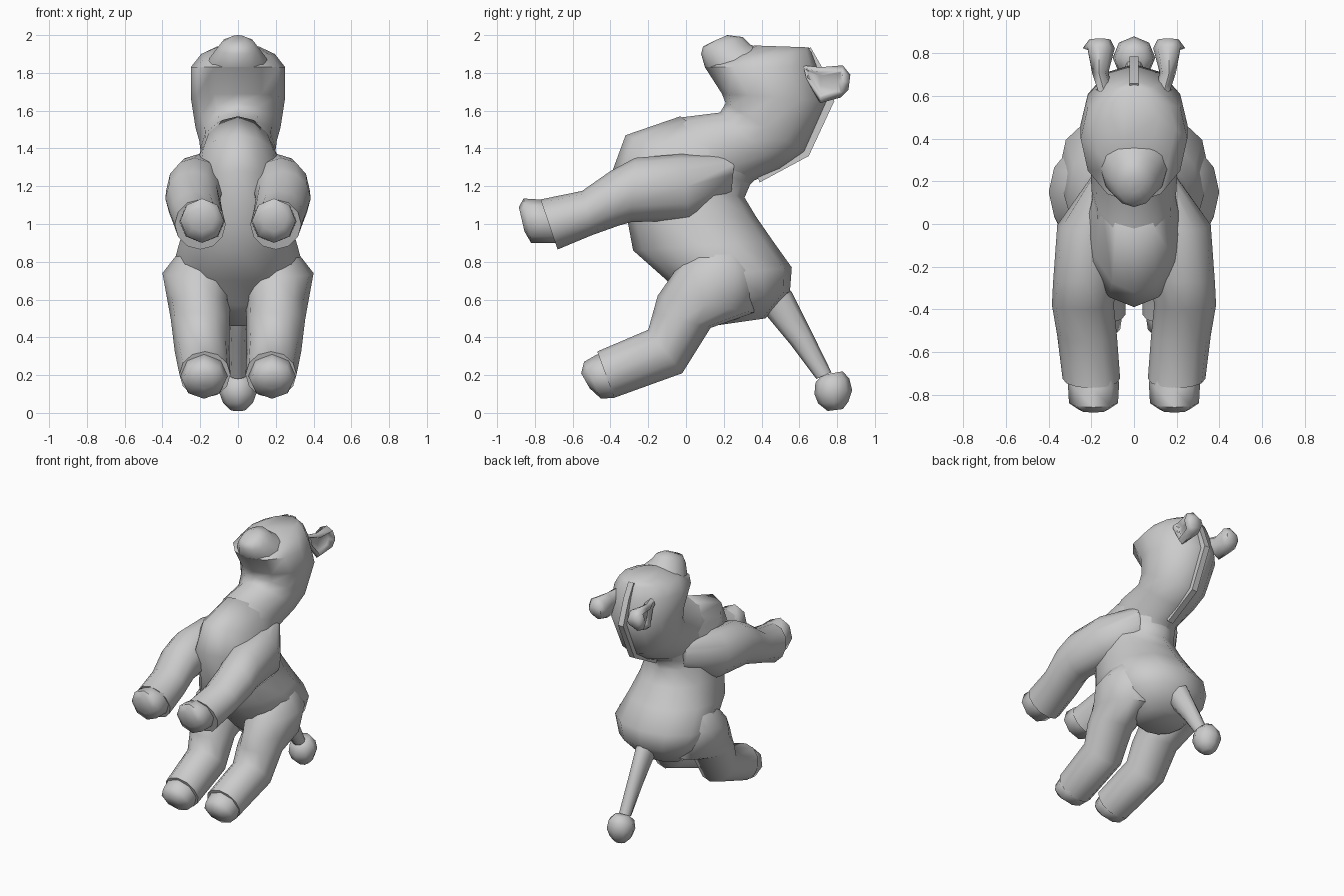
import bpy, bmesh, math
from mathutils import Vector

cube = bpy.data.objects.get("Cube")
if cube:
    bpy.data.objects.remove(cube, do_unlink=True)

# Single plain grey material
grey = bpy.data.materials.new("soft grey")
grey.use_nodes = True
grey.diffuse_color = (0.6, 0.6, 0.6, 1)
bsdf = grey.node_tree.nodes["Principled BSDF"]
bsdf.inputs["Base Color"].default_value = (0.6, 0.6, 0.6, 1)
bsdf.inputs["Roughness"].default_value = 0.8


def finish(name, bm, angle):
    bmesh.ops.recalc_face_normals(bm, faces=bm.faces[:])
    mesh = bpy.data.meshes.new(name)
    bm.to_mesh(mesh)
    bm.free()
    mesh.materials.append(grey)
    obj = bpy.data.objects.new(name, mesh)
    bpy.context.collection.objects.link(obj)
    bpy.ops.object.select_all(action="DESELECT")
    obj.select_set(True)
    bpy.context.view_layer.objects.active = obj
    bpy.ops.object.shade_smooth_by_angle(angle=math.radians(angle))
    return obj


def loft(name, stations, sides=8, side=1, egg=0.0, square=False, angle=60):
    """Station: front (y, z), back (y, z), centre x, half width."""
    bm = bmesh.new()
    rings = []
    turn, grow = (math.pi / 4, math.sqrt(2)) if square else (0, 1)
    for (y1, z1), (y2, z2), xc, hw in stations:
        mid = Vector((xc * side, (y1 + y2) / 2, (z1 + z2) / 2))
        axis = Vector((0, (y1 - y2) / 2, (z1 - z2) / 2))
        ring = []
        for i in range(sides):
            t = 2 * math.pi * i / sides + turn
            x = math.sin(t) * hw * grow * (1 - egg * math.cos(t))
            ring.append(bm.verts.new(mid + axis * math.cos(t) * grow + Vector((x, 0, 0))))
        rings.append(ring)
    for a, b in zip(rings, rings[1:]):
        for i in range(sides):
            j = (i + 1) % sides
            bm.faces.new((a[i], a[j], b[j], b[i]))
    bm.faces.new(rings[0])
    bm.faces.new(rings[-1])
    return finish(name, bm, angle)


# Torso, from the chest down to the rump, keeled along the belly
loft("torso", [
    ((-0.03, 1.57), (0.38, 1.28), 0, 0.18),
    ((-0.32, 1.47), (0.34, 1.21), 0, 0.22),
    ((-0.39, 1.28), (0.31, 1.14), 0, 0.25),
    ((-0.31, 1.02), (0.37, 1.04), 0, 0.27),
    ((-0.28, 0.86), (0.46, 0.91), 0, 0.315),
    ((-0.10, 0.70), (0.56, 0.77), 0, 0.355),
    ((0.02, 0.57), (0.55, 0.64), 0, 0.30),
    ((0.14, 0.46), (0.42, 0.50), 0, 0.17),
], sides=12, egg=0.08)

# Neck and head in one flowing form
loft("neck_and_head", [
    ((-0.20, 1.46), (0.31, 1.18), 0, 0.19),
    ((-0.02, 1.565), (0.36, 1.23), 0, 0.20),
    ((0.18, 1.59), (0.50, 1.29), 0, 0.205),
    ((0.21, 1.64), (0.63, 1.38), 0, 0.225),
    ((0.19, 1.69), (0.75, 1.65), 0, 0.25),
    ((0.10, 1.83), (0.70, 1.83), 0, 0.25),
    ((0.22, 1.89), (0.67, 1.91), 0, 0.195),
    ((0.36, 1.945), (0.65, 1.935), 0, 0.11),
], sides=12)

# Upturned muzzle
loft("muzzle", [
    ((0.14, 1.78), (0.44, 1.88), 0, 0.17),
    ((0.10, 1.83), (0.39, 1.93), 0, 0.15),
    ((0.08, 1.90), (0.34, 1.95), 0, 0.115),
    ((0.09, 1.94), (0.30, 1.99), 0, 0.085),
    ((0.15, 1.97), (0.22, 2.00), 0, 0.04),
], sides=12)

# Narrow mane strip down the back of the neck
loft("mane", [
    ((0.58, 1.88), (0.66, 1.935), 0, 0.022),
    ((0.63, 1.82), (0.72, 1.83), 0, 0.022),
    ((0.68, 1.65), (0.785, 1.65), 0, 0.022),
    ((0.56, 1.45), (0.65, 1.36), 0, 0.022),
    ((0.36, 1.30), (0.39, 1.22), 0, 0.022),
], sides=4, square=True, angle=35)


def ear(name, side):
    """Cupped ear: its outer faces are inset and pushed inward."""
    obj = loft(name, [
        ((0.62, 1.84), (0.64, 1.76), 0.14, 0.04),
        ((0.71, 1.83), (0.71, 1.64), 0.165, 0.045),
        ((0.83, 1.84), (0.82, 1.67), 0.165, 0.075),
        ((0.87, 1.79), (0.86, 1.71), 0.16, 0.05),
    ], side=side)
    bm = bmesh.new()
    bm.from_mesh(obj.data)
    outer = [f for f in bm.faces if f.normal.x * side > 0.6
             and 0.66 < f.calc_center_median().y < 0.83]
    bmesh.ops.inset_region(bm, faces=outer, thickness=0.018)
    for v in {v for f in outer for v in f.verts}:
        v.co.x -= 0.04 * side
    bm.to_mesh(obj.data)
    bm.free()


# Paired parts
for label, s in (("left", 1), ("right", -1)):
    ear(label + "_ear", s)
    loft(label + "_front_leg", [
        ((0.26, 1.37), (0.24, 1.16), 0.12, 0.06),
        ((-0.03, 1.37), (0.02, 1.02), 0.21, 0.15),
        ((-0.27, 1.35), (-0.29, 1.01), 0.23, 0.15),
        ((-0.40, 1.28), (-0.36, 0.99), 0.24, 0.145),
        ((-0.55, 1.175), (-0.50, 0.94), 0.22, 0.14),
        ((-0.77, 1.13), (-0.68, 0.865), 0.20, 0.135),
    ], sides=12, side=s)
    loft(label + "_front_hoof", [
        ((-0.70, 1.12), (-0.66, 0.90), 0.19, 0.11),
        ((-0.78, 1.13), (-0.72, 0.90), 0.19, 0.12),
        ((-0.86, 1.135), (-0.82, 0.90), 0.19, 0.115),
        ((-0.885, 1.09), (-0.855, 0.96), 0.19, 0.07),
    ], side=s)
    # The thigh sinks into the rump
    loft(label + "_hind_leg", [
        ((0.04, 0.90), (0.28, 0.94), 0.17, 0.09),
        ((-0.08, 0.72), (0.38, 0.76), 0.21, 0.19),
        ((-0.15, 0.62), (0.36, 0.53), 0.205, 0.165),
        ((-0.175, 0.53), (0.13, 0.45), 0.20, 0.155),
        ((-0.20, 0.44), (-0.02, 0.21), 0.19, 0.145),
        ((-0.47, 0.325), (-0.38, 0.08), 0.175, 0.135),
    ], sides=12, side=s)
    loft(label + "_hind_hoof", [
        ((-0.41, 0.31), (-0.33, 0.10), 0.18, 0.11),
        ((-0.47, 0.31), (-0.38, 0.08), 0.18, 0.125),
        ((-0.54, 0.27), (-0.45, 0.075), 0.18, 0.115),
        ((-0.555, 0.21), (-0.51, 0.13), 0.18, 0.06),
    ], side=s)

# Tail with a faceted round tuft
loft("tail", [
    ((0.40, 0.58), (0.52, 0.68), 0, 0.07),
    ((0.43, 0.51), (0.56, 0.64), 0, 0.06),
    ((0.555, 0.36), (0.665, 0.43), 0, 0.05),
    ((0.69, 0.18), (0.77, 0.215), 0, 0.045),
])
loft("tail_tuft", [
    ((0.72, 0.20), (0.83, 0.22), 0, 0.05),
    ((0.685, 0.16), (0.865, 0.18), 0, 0.09),
    ((0.68, 0.10), (0.88, 0.12), 0, 0.10),
    ((0.70, 0.05), (0.86, 0.06), 0, 0.08),
    ((0.75, 0.01), (0.83, 0.02), 0, 0.04),
])
